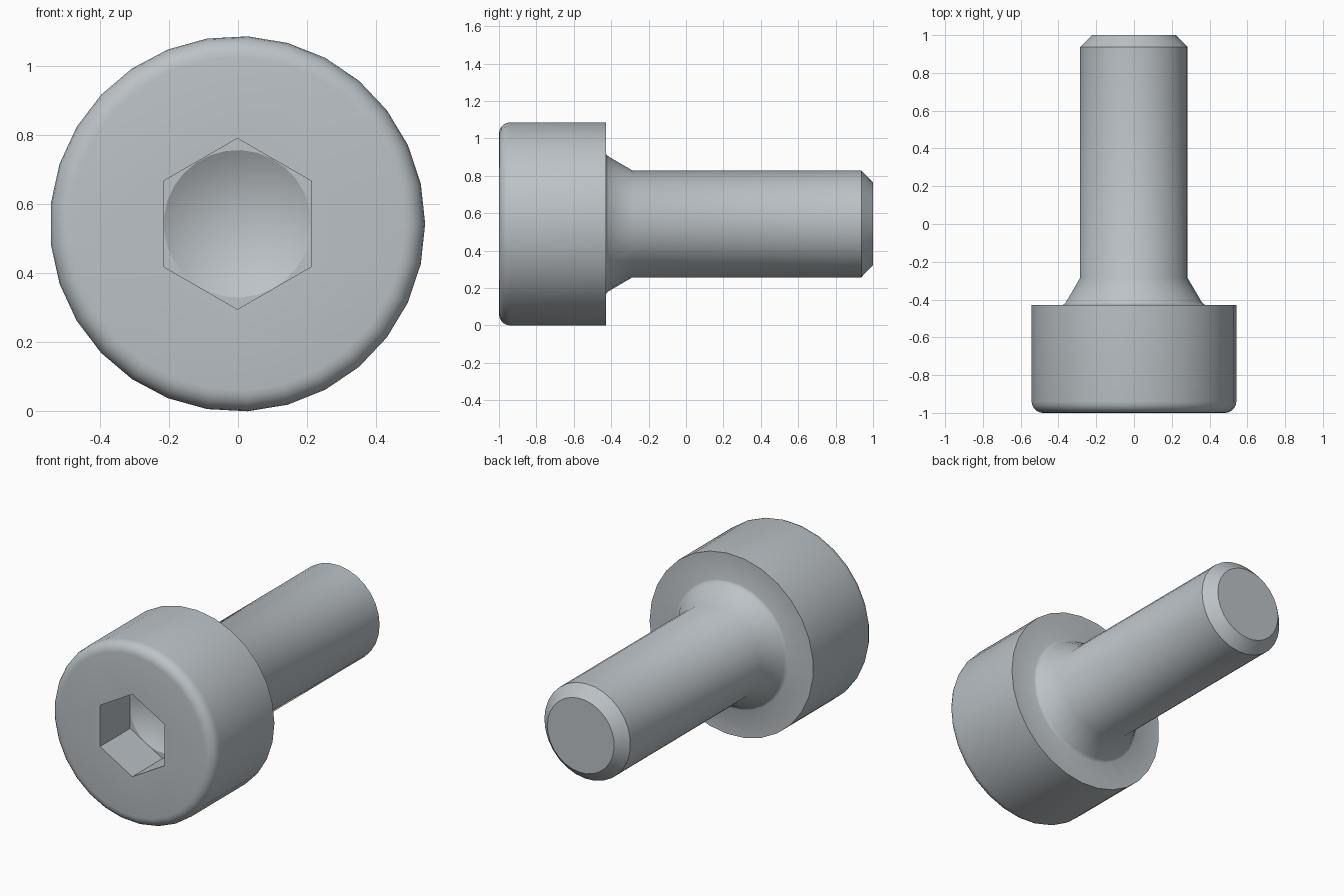
import bpy, bmesh, math

if "Cube" in bpy.data.objects:
    bpy.data.objects.remove(bpy.data.objects["Cube"])

SIDES = 29
CX, CZ = -0.0016, 0.5425          # screw axis, running along y

steel = bpy.data.materials.new("steel_grey")
steel.diffuse_color = (0.50, 0.54, 0.57, 1)
steel.use_nodes = True
steel.node_tree.nodes["Principled BSDF"].inputs["Base Color"].default_value = steel.diffuse_color

bm = bmesh.new()


def ring(radius, y, sides=SIDES, start=0.0):
    """Closed loop of vertices around the axis."""
    angles = [start + 2 * math.pi * i / sides for i in range(sides)]
    return [bm.verts.new((CX + radius * math.cos(a), y, CZ + radius * math.sin(a)))
            for a in angles]


def bridge(a, b):
    n = len(a)
    return [bm.faces.new((a[i], a[(i + 1) % n], b[(i + 1) % n], b[i])) for i in range(n)]


def loop_edges(loop):
    n = len(loop)
    return [bm.edges.get((loop[i], loop[(i + 1) % n])) for i in range(n)]


def fill_between(outer, inner):
    """Flat face with a hole."""
    bmesh.ops.triangle_fill(bm, use_beauty=True, use_dissolve=False,
                            edges=loop_edges(outer) + loop_edges(inner))


# Head with rounded front rim, flared neck, shank and chamfered tip
R, F = 0.5435, 0.06
profile = [(R - F + F * math.sin(t), -1 + F - F * math.cos(t))
           for t in (math.pi / 2 * i / 5 for i in range(6))]
profile += [(R, -0.4286), (0.380, -0.4286), (0.370, -0.424), (0.360, -0.413),
            (0.2857, -0.2857), (0.2857, 0.937), (0.222, 1.0)]
loops = [ring(r, y) for r, y in profile]
for a, b in zip(loops, loops[1:]):
    bridge(a, b)
bm.faces.new(loops[-1])

# Hexagonal socket
hex_front = ring(0.2474, -1, 6, math.pi / 6)
hex_back = ring(0.2474, -0.7143, 6, math.pi / 6)
bridge(hex_front, hex_back)
fill_between(loops[0], hex_front)

# Conical socket bottom
drill = ring(0.2135, -0.7143)
tip = bm.verts.new((CX, -0.59, CZ))
for i in range(SIDES):
    bm.faces.new((drill[i], drill[(i + 1) % SIDES], tip))
fill_between(hex_back, drill)

# Smooth shading with sharp edges kept
bmesh.ops.recalc_face_normals(bm, faces=bm.faces)
for f in bm.faces:
    f.smooth = True
for e in bm.edges:
    e.smooth = e.calc_face_angle(0) < math.radians(32)
for e in loop_edges(drill):
    e.smooth = False

mesh = bpy.data.meshes.new("socket_screw")
bm.to_mesh(mesh)
bm.free()
mesh.materials.append(steel)
bpy.context.collection.objects.link(bpy.data.objects.new("socket_screw", mesh))
